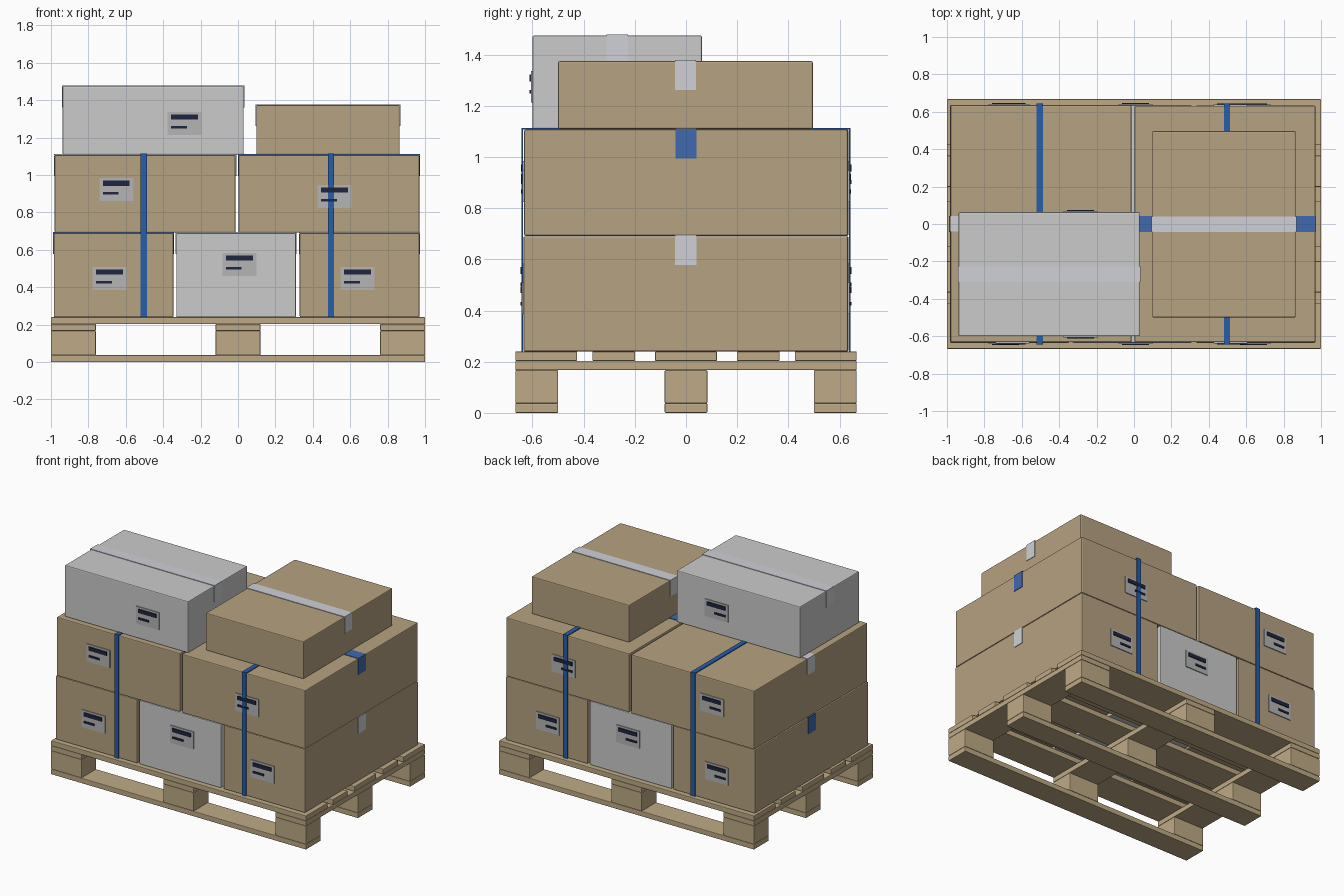
import bpy, bmesh

if "Cube" in bpy.data.objects:
    bpy.data.objects.remove(bpy.data.objects["Cube"])


def mat(name, r, g, b):
    m = bpy.data.materials.new(name)
    m.diffuse_color = (r, g, b, 1)
    m.use_nodes = True
    m.node_tree.nodes["Principled BSDF"].inputs["Base Color"].default_value = m.diffuse_color
    return m


WOOD = mat("wood", 0.52, 0.40, 0.24)
CARD = mat("cardboard", 0.47, 0.36, 0.22)
WHITE = mat("white_card", 0.64, 0.64, 0.61)
PAPER = mat("label_paper", 0.46, 0.46, 0.46)
INK = mat("label_ink", 0.013, 0.018, 0.05)
BLUE = mat("strap_blue", 0.02, 0.11, 0.40)
BLUE_TAPE = mat("tape_blue", 0.05, 0.14, 0.42)
CLEAR = mat("tape_clear", 0.62, 0.64, 0.68)


def finish(name, bm, material, bevel=0):
    bmesh.ops.recalc_face_normals(bm, faces=bm.faces)
    me = bpy.data.meshes.new(name)
    bm.to_mesh(me)
    bm.free()
    me.materials.append(material)
    ob = bpy.data.objects.new(name, me)
    bpy.context.collection.objects.link(ob)
    if bevel:
        mod = ob.modifiers.new("soft_edges", 'BEVEL')
        mod.width, mod.segments = bevel, 2
    return ob


def block(name, x, y, z, material, bevel=0):
    """Box given as three (low, high) ranges."""
    bm = bmesh.new()
    bmesh.ops.create_cube(bm, size=1)
    for v in bm.verts:
        v.co = [r[0] if c < 0 else r[1] for c, r in zip(v.co, (x, y, z))]
    return finish(name, bm, material, bevel)


def band(name, axis, lo, hi, bottom, top, centre, width, t, material):
    """Flat band running over the top and down two opposite sides."""
    prof = [(lo - t, bottom), (lo - t, top + t), (hi + t, top + t), (hi + t, bottom),
            (hi, bottom), (hi, top), (lo, top), (lo, bottom)]
    bm = bmesh.new()
    rings = []
    for w in (centre - width / 2, centre + width / 2):
        rings.append([bm.verts.new((u, w, z) if axis == 'x' else (w, u, z)) for u, z in prof])
    a, b = rings
    for i in range(8):
        j = (i + 1) % 8
        bm.faces.new((a[i], a[j], b[j], b[i]))
    for r in rings:
        for q in ((0, 1, 6, 7), (1, 2, 5, 6), (2, 3, 4, 5)):
            bm.faces.new([r[k] for k in q])
    return finish(name, bm, material)


def around(c, w):
    return (c - w / 2, c + w / 2)


# Pallet: skids, blocks, cross boards, deck
for y in (-0.583, 0, 0.583):
    block("pallet_skid", (-1, 1), around(y, 0.167), (0, 0.037), WOOD, 0.004)
    for x in (-0.88, 0, 0.88):
        block("pallet_block", around(x, 0.24), around(y, 0.167), (0.037, 0.167), WOOD, 0.004)
for x in (-0.88, 0, 0.88):
    block("pallet_cross_board", around(x, 0.24), (-0.667, 0.667), (0.167, 0.203), WOOD, 0.004)
for y, w in ((-0.546, 0.242), (-0.2825, 0.167), (0, 0.242), (0.2825, 0.167), (0.546, 0.242)):
    block("pallet_deck_board", (-1, 1), around(y, w), (0.203, 0.24), WOOD, 0.004)


# Labels: paper with two printed bars, on front and back
def label(name, x, z, y0, y1):
    for side, y in ((-1, y0), (1, y1)):
        def layer(part, xr, zr, a, b, m):
            block(name + part, xr, sorted((y + side * a, y + side * b)), zr, m)
        layer("_label", around(x, 0.182), around(z, 0.123), -0.002, 0.006, PAPER)
        layer("_label_bar", around(x, 0.142), around(z + 0.034, 0.027), 0.004, 0.012, INK)
        layer("_label_short_bar", (x - 0.071, x + 0.012), around(z - 0.02, 0.014), 0.004, 0.012, INK)


# Cartons: x, y, z ranges, card, tape, label centre (x, z)
cartons = [
    ("lower_left_box", (-0.985, -0.345), (-0.635, 0.635), (0.24, 0.69), CARD, BLUE_TAPE, (-0.687, 0.447)),
    ("lower_middle_box", (-0.33, 0.31), (-0.635, 0.635), (0.24, 0.69), WHITE, CLEAR, (0.008, 0.522)),
    ("lower_right_box", (0.33, 0.97), (-0.635, 0.633), (0.24, 0.69), CARD, CLEAR, (0.639, 0.447)),
    ("upper_left_box", (-0.98, -0.013), (-0.632, 0.635), (0.692, 1.107), CARD, CLEAR, (-0.65, 0.922)),
    ("upper_right_box", (0.003, 0.97), (-0.632, 0.632), (0.692, 1.107), CARD, BLUE_TAPE, (0.516, 0.885)),
    ("top_white_box", (-0.938, 0.03), (-0.6, 0.063), (1.109, 1.474), WHITE, CLEAR, (-0.286, 1.275)),
    ("top_brown_box", (0.098, 0.864), (-0.5, 0.496), (1.109, 1.374), CARD, CLEAR, None),
]
for name, x, y, z, card, tape, lab in cartons:
    block(name, x, y, z, card, 0.006)
    band(name + "_tape", 'x', x[0], x[1], z[1] - 0.113, z[1], sum(y) / 2, 0.083, 0.004, tape)
    if lab:
        label(name, lab[0], lab[1], *y)

# Straps over the two full layers
for x in (-0.503, 0.497):
    band("strap", 'y', -0.637, 0.637, 0.24, 1.108, x, 0.034, 0.006, BLUE)
